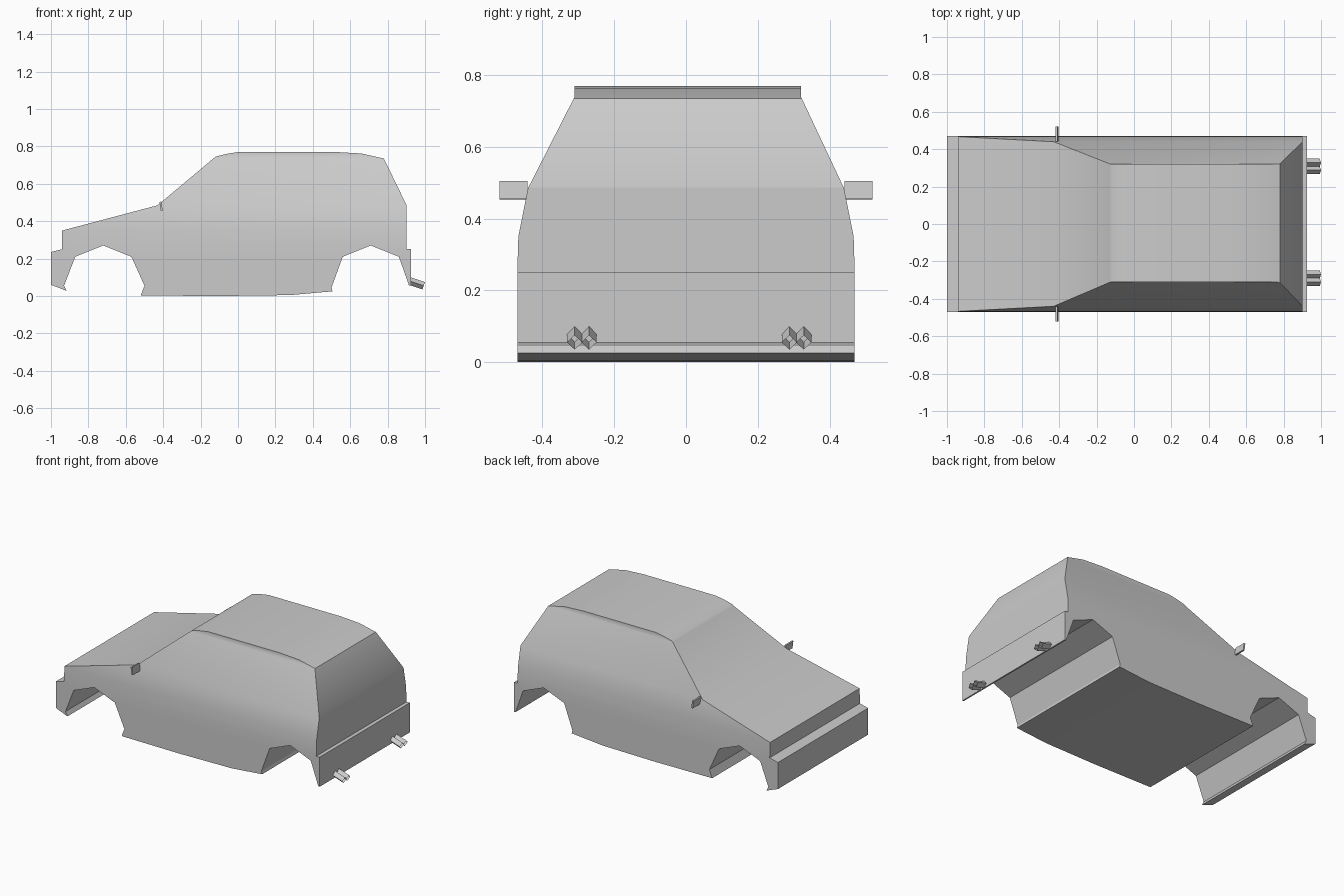
import bpy, bmesh, math
from mathutils import Matrix, Vector

cube = bpy.data.objects.get("Cube")
if cube:
    bpy.data.objects.remove(cube, do_unlink=True)

grey = bpy.data.materials.new("body_grey")
grey.use_nodes = True
colour = (0.6, 0.6, 0.6, 1)
grey.diffuse_color = colour
grey.node_tree.nodes["Principled BSDF"].inputs["Base Color"].default_value = colour


def add_object(name, bm):
    mesh = bpy.data.meshes.new(name)
    bm.to_mesh(mesh)
    bm.free()
    mesh.materials.append(grey)
    obj = bpy.data.objects.new(name, mesh)
    bpy.context.collection.objects.link(obj)
    return obj


# Side outline of the shell, nose at -x
upper = [(-1, .06), (-1, .235), (-.94, .25), (-.94, .35), (-.43, .485),
         (-.12, .745), (-.06, .76), (0, .77), (.52, .77), (.66, .762),
         (.78, .735), (.9, .488), (.9, .25), (.925, .25), (.925, .055)]
rear_arch = [(.915, .055), (.86, .21), (.71, .27), (.56, .21), (.5, .045), (.505, .025)]
floor = [(.28, .005), (-.1, 0), (-.52, .003)]
front_arch = [(-.5, .055), (-.57, .21), (-.72, .27), (-.87, .21), (-.93, .055), (-.915, .027)]
outline = upper + rear_arch + floor + front_arch

# Half width and sideways shift at each height
widths = [(0, .47, 0), (.25, .47, 0), (.35, .467, 0), (.485, .44, 0), (.738, .316, .005), (1, .316, .005)]


def side_y(z, sign):
    for (z0, w0, s0), (z1, w1, s1) in zip(widths, widths[1:]):
        if z <= z1:
            t = (z - z0) / (z1 - z0)
            return sign * (w0 + (w1 - w0) * t) + s0 + (s1 - s0) * t


# Body shell: extrude the outline, slice it at the width breaks, taper it
bm = bmesh.new()
face = bm.faces.new([bm.verts.new((x, -1, z)) for x, z in outline])
new = bmesh.ops.extrude_face_region(bm, geom=[face])["geom"]
bmesh.ops.translate(bm, vec=(0, 2, 0), verts=[v for v in new if isinstance(v, bmesh.types.BMVert)])
for z, _, _ in widths[1:-1]:
    bmesh.ops.bisect_plane(bm, geom=bm.verts[:] + bm.edges[:] + bm.faces[:], dist=.002,
                           plane_co=(0, 0, z), plane_no=(0, 0, 1))
for v in bm.verts:
    v.co.y = side_y(v.co.z, math.copysign(1, v.co.y))
bmesh.ops.triangulate(bm, faces=[f for f in bm.faces if len(f.verts) > 4])
bmesh.ops.recalc_face_normals(bm, faces=bm.faces)
body = add_object("body_shell", bm)
bpy.context.view_layer.objects.active = body
body.select_set(True)
bpy.ops.object.shade_smooth_by_angle(angle=math.radians(30))
body.select_set(False)

# Door mirrors: thin plates leaning back
for name, sign in (("right_mirror", -1), ("left_mirror", 1)):
    bm = bmesh.new()
    bmesh.ops.create_cube(bm, size=1, matrix=Matrix.Translation((-.411, sign * .481, .479))
                          @ Matrix.Rotation(math.radians(-8), 4, "Y")
                          @ Matrix.Diagonal((.01, .078, .05, 1)))
    add_object(name, bm)

# Twin tailpipes: open four-sided tubes pointing down and back
start, end = Vector((.918, 0, .08)), Vector((.993, 0, .055))
turn = (end - start).to_track_quat("Z", "Y").to_matrix().to_4x4()
for name, middle in (("right_tailpipe", -.29), ("left_tailpipe", .308)):
    for label, offset in (("outer", .02), ("inner", -.02)):
        y = middle + math.copysign(offset, middle * offset)
        bm = bmesh.new()
        bmesh.ops.create_cone(bm, cap_ends=False, segments=4, radius1=.021, radius2=.021,
                              depth=(end - start).length,
                              matrix=Matrix.Translation((start + end) / 2 + Vector((0, y, 0))) @ turn)
        add_object(f"{name}_{label}", bm)
